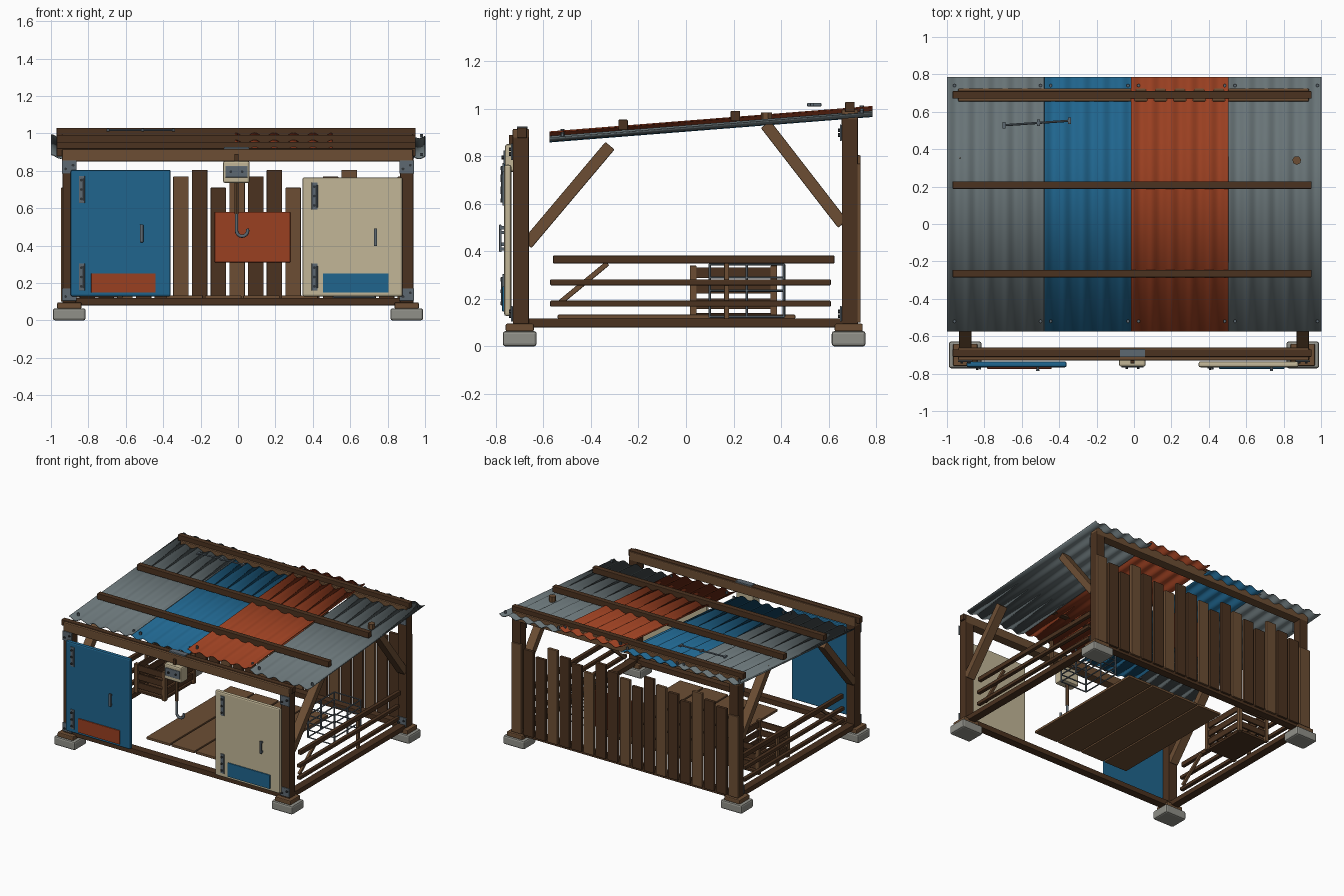
import bpy, bmesh, math
from mathutils import Vector, Matrix

cube = bpy.data.objects.get("Cube")
if cube:
    bpy.data.objects.remove(cube, do_unlink=True)


def material(name, *rgb):
    m = bpy.data.materials.new(name)
    m.use_nodes = True
    m.diffuse_color = (*rgb, 1)
    m.node_tree.nodes["Principled BSDF"].inputs["Base Color"].default_value = (*rgb, 1)
    return m


DARK = material("dark wood", .07, .032, .014)
LIGHT = material("light wood", .15, .076, .034)
GREY = material("grey sheet metal", .14, .175, .185)
BLUE = material("blue paint", .014, .13, .27)
RED = material("rust red paint", .32, .05, .015)
CREAM = material("cream paint", .54, .47, .31)
STONE = material("concrete", .28, .28, .25)
STEEL = material("steel", .11, .14, .165)
BLACK = material("dark steel", .03, .035, .04)


def finish(name, mesh, mat, bevel=0):
    mesh.materials.append(mat)
    ob = bpy.data.objects.new(name, mesh)
    bpy.context.collection.objects.link(ob)
    if bevel:
        b = ob.modifiers.new("bevel", "BEVEL")
        b.width, b.segments = bevel, 2
    return ob


def box(name, x, y, z, mat, bevel=0.004):
    """Box from three (low, high) ranges."""
    bm = bmesh.new()
    bmesh.ops.create_cube(bm, size=1)
    for v in bm.verts:
        v.co = [(a + b) / 2 + c * (b - a) for c, (a, b) in zip(v.co, (x, y, z))]
    me = bpy.data.meshes.new(name)
    bm.to_mesh(me)
    bm.free()
    return finish(name, me, mat, bevel)


def around(c, size):
    return (c - size / 2, c + size / 2)


def rod(name, p, q, radius, mat, sides=8):
    p, q = Vector(p), Vector(q)
    d = q - p
    bm = bmesh.new()
    bmesh.ops.create_cone(bm, cap_ends=True, segments=sides, radius1=radius, radius2=radius,
                          depth=d.length)
    bm.transform(Matrix.Translation((p + q) / 2) @ d.to_track_quat("Z", "Y").to_matrix().to_4x4())
    me = bpy.data.meshes.new(name)
    bm.to_mesh(me)
    bm.free()
    return finish(name, me, mat)


def brace(name, x, width, p, q, depth, mat):
    """Slanted timber in a side plane, between two (y, z) points."""
    dy, dz = q[0] - p[0], q[1] - p[1]
    half = math.hypot(dy, dz) / 2
    ob = box(name, (-width / 2, width / 2), (-half, half), (-depth / 2, depth / 2), mat)
    ob.location = (x, (p[0] + q[0]) / 2, (p[1] + q[1]) / 2)
    ob.rotation_euler.x = math.atan2(dz, dy)


def bolt(name, x, y, z, r=0.008):
    rod(name, (x, y, z), (x, y - 0.01, z), r, BLACK, 6)


# Footings, posts, corner brackets and knee braces
for sx in (-1, 1):
    x = sx * 0.902
    for end, y, top in (("front", -0.695, 0.88), ("back", 0.69, 0.96)):
        box(end + "_footing", around(x, 0.175), around(y - 0.005, 0.143), (0, 0.065), STONE, 0.012)
        box(end + "_pad", around(x, 0.13), around(y - 0.005, 0.118), (0.063, 0.096), LIGHT, 0.006)
        box(end + "_post", around(x, 0.07), around(y, 0.068), (0.09, top), DARK)
        for z0, z1 in ((0.105, 0.17), (top - 0.095, top - 0.025)):
            face = y - 0.034
            box(end + "_bracket", around(x, 0.078), (face - 0.008, face), (z0, z1), STEEL, 0.002)
            for dx in (-0.02, 0.02):
                bolt("bracket_bolt", x + dx, face - 0.006, (z0 + z1) / 2 + dx / 2)
    brace("front_brace", x, 0.065, (-0.67, 0.43), (-0.32, 0.845), 0.05, LIGHT)
    brace("back_brace", x, 0.065, (0.66, 0.515), (0.335, 0.935), 0.05, LIGHT)

    # Side sill and fence rails
    box("side_sill", around(x, 0.06), (-0.67, 0.66), (0.08, 0.118), DARK)
    for y0, y1, z, size in ((-0.56, 0.625, 0.366, 0.033), (-0.572, 0.61, 0.27, 0.025),
                            (-0.572, 0.61, 0.18, 0.025)):
        box("fence_rail", around(x, 0.028), (y0, y1), around(z, size), DARK)
    box("fence_stake", around(x - sx * 0.025, 0.022), (0.16, 0.182), (0.115, 0.36), LIGHT)
    brace("fence_strut", x - sx * 0.025, 0.02, (-0.53, 0.185), (-0.33, 0.35), 0.022, LIGHT)

# Front and back sills and headers
for end, y, z in (("front", -0.695, 0.85), ("back", 0.69, 0.932)):
    box(end + "_sill", (-0.9, 0.9), around(y, 0.06), (0.08, 0.12), DARK)
    box(end + "_header", (-0.94, 0.935), around(y, 0.07), (z, z + 0.066), LIGHT, 0.006)

# Corrugated roof sheets
SLOPE = 0.0787
Y0, Y1 = -0.575, 0.785


def roof_z(y):
    return 0.874 + (y - Y0) * SLOPE


for name, x0, x1, lift, mat in (("left_grey_sheet", 0.5, 1, 0, GREY), ("red_sheet", -0.015, 0.505, 0.019, RED),
                                ("blue_sheet", -0.485, -0.012, -0.003, BLUE),
                                ("right_grey_sheet", -1, -0.48, 0.002, GREY)):
    bm = bmesh.new()
    bmesh.ops.create_grid(bm, x_segments=50, y_segments=1, size=1)
    for v in bm.verts:
        x = x0 + (v.co.x + 1) / 2 * (x1 - x0)
        y = Y0 + (v.co.y + 1) / 2 * (Y1 - Y0)
        v.co = (x, y, roof_z(y) + lift + 0.01 * math.cos(2 * math.pi * (x - x0) / 0.104))
    for f in bm.faces:
        f.smooth = True
    me = bpy.data.meshes.new(name)
    bm.to_mesh(me)
    bm.free()
    s = finish(name, me, mat).modifiers.new("thickness", "SOLIDIFY")
    s.thickness, s.offset = 0.005, 0
    for x in (x0 + 0.04, x1 - 0.02):
        for y in (-0.52, 0.74):
            z = roof_z(y) + lift
            rod("roof_bolt", (x, y, z), (x, y, z + 0.018), 0.009, STEEL, 6)

# Purlins across the roof
for y in (-0.69, -0.265, 0.208, 0.69):
    z = 0.9325 + (y + 0.27) * SLOPE
    box("purlin", (-0.97, 0.95), around(y, 0.04), around(z, 0.044), DARK)

# Loose bar and knob on the roof
rod("roof_bar", (-0.695, 0.528, 1.018), (-0.345, 0.552, 1.018), 0.006, STEEL)
for x, y in ((-0.695, 0.528), (-0.51, 0.542), (-0.345, 0.552)):
    box("roof_bar_clip", around(x, 0.016), around(y, 0.035), around(1.018, 0.014), STEEL, 0.002)
rod("roof_knob", (0.87, 0.34, 0.945), (0.87, 0.34, 0.985), 0.024, LIGHT, 7)

# Back wall planks of uneven height
for k in range(-9, 10):
    top = (0.745, 0.77, 0.805, 0.71)[k % 4]
    box("back_plank", around(k * 0.1 - 0.005, 0.083), (0.711, 0.735), (0.1, top),
        DARK if k % 3 else LIGHT)
box("red_wall_panel", (-0.125, 0.28), (0.695, 0.711), (0.31, 0.58), RED)

# Floor boards
for i in range(4):
    box("floor_board", around(-0.285 + i * 0.205, 0.195), (-0.54, 0.46), (0.115, 0.134), LIGHT)

# Hatch doors with patch, handle and hinges
for name, x0, x1, top, mat, patch, px, hx, hz, gx, gz in (
        ("blue_door", -0.895, -0.36, 0.805, BLUE, RED, (-0.785, -0.44), -0.515, 0.465, -0.835, 0.7),
        ("cream_door", 0.345, 0.88, 0.765, CREAM, BLUE, (0.455, 0.805), 0.735, 0.445, 0.41, 0.665)):
    box(name, (x0, x1), (-0.766, -0.735), (0.128, top), mat, 0.01)
    box(name + "_patch", px, (-0.774, -0.765), (0.148, 0.252), patch, 0.002)
    box(name + "_handle", around(hx, 0.018), (-0.787, -0.776), around(hz, 0.095), STEEL, 0.003)
    for dz in (-0.035, 0.035):
        box(name + "_handle_foot", around(hx, 0.014), (-0.778, -0.764), around(hz + dz, 0.014), STEEL, 0)
    for z in (gz, 0.232):
        box(name + "_hinge", around(gx, 0.032), (-0.773, -0.765), around(z, 0.145), STEEL, 0.002)
        rod(name + "_hinge_pin", (gx + 0.012, -0.774, z - 0.06), (gx + 0.012, -0.774, z + 0.06), 0.005, STEEL)
        for dz in (-0.05, 0, 0.05):
            bolt(name + "_hinge_bolt", gx - 0.003, -0.771, z + dz)

# Hoist box with plate, strap, shaft and hook
HX, HY = -0.008, -0.715
box("hoist_box", (-0.08, 0.062), (-0.762, -0.68), (0.735, 0.852), CREAM, 0.01)
box("hoist_plate", (-0.068, 0.052), (-0.768, -0.761), (0.765, 0.825), STEEL, 0.002)
for dx in (-0.03, 0.03):
    bolt("hoist_bolt", HX + dx, -0.766, 0.795)
box("hoist_strap", (-0.075, 0.06), (-0.712, -0.668), (0.88, 0.927), STEEL, 0.002)
box("hoist_mount", around(HX, 0.022), (-0.745, -0.73), (0.84, 0.89), DARK, 0.002)
rod("hoist_shaft", (HX, HY, 0.74), (HX, HY, 0.57), 0.011, LIGHT)
curve = bpy.data.curves.new("hook_path", "CURVE")
curve.dimensions = "3D"
curve.bevel_depth, curve.bevel_resolution, curve.use_fill_caps = 0.009, 2, True
path = [(HX, HY, 0.6)]
for i in range(10):
    a = math.pi + i / 9 * math.radians(200)
    path.append((HX + 0.03 + 0.03 * math.cos(a), HY, 0.48 + 0.03 * math.sin(a)))
spline = curve.splines.new("POLY")
spline.points.add(len(path) - 1)
for pt, co in zip(spline.points, path):
    pt.co = (*co, 1)
temp = bpy.data.objects.new("hook_helper", curve)
finish("hoist_hook", bpy.data.meshes.new_from_object(temp), STEEL)
bpy.data.objects.remove(temp)

# Wire cage
X, Y, Z = (0.51, 0.73), (0.1, 0.412), (0.125, 0.345)
for i in range(5):
    z = Z[0] + i * (Z[1] - Z[0]) / 4
    for x in X:
        rod("cage_side_wire", (x, Y[0], z), (x, Y[1], z), 0.005, STEEL, 6)
    for y in Y:
        rod("cage_end_wire", (X[0], y, z), (X[1], y, z), 0.005, STEEL, 6)
for x in X:
    for y in (Y[0], sum(Y) / 2, Y[1]):
        rod("cage_upright", (x, y, Z[0]), (x, y, Z[1]), 0.006, STEEL, 6)

# Slatted wooden crate
X, Y = (-0.86, -0.63), (0.03, 0.37)
box("crate_floor", X, Y, (0.122, 0.14), DARK)
for z in (0.18, 0.245, 0.31):
    for x in X:
        box("crate_side_slat", around(x, 0.014), Y, around(z, 0.045), DARK, 0.002)
    for y in Y:
        box("crate_end_slat", X, around(y, 0.014), around(z, 0.045), DARK, 0.002)
for x in X:
    for y in Y:
        box("crate_corner", around(x, 0.028), around(y, 0.028), (0.122, 0.34), LIGHT, 0.002)
